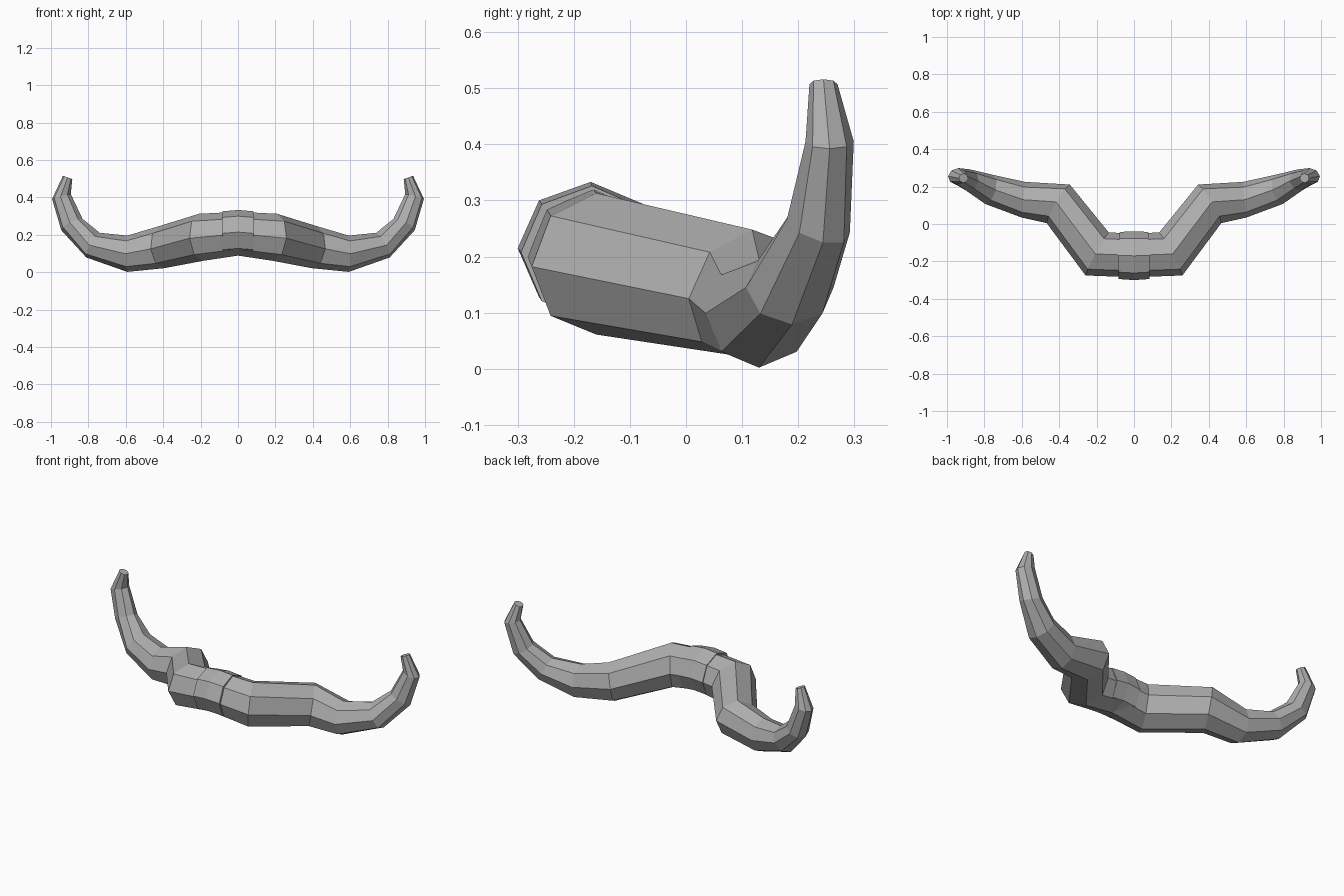
import bpy
import bmesh
import math
from mathutils import Vector

SIDES = 8

cube = bpy.data.objects.get("Cube")
if cube:
    bpy.data.objects.remove(cube, do_unlink=True)

grey = bpy.data.materials.new("horn_grey")
grey.use_nodes = True
colour = (0.42, 0.42, 0.42, 1)
grey.diffuse_color = colour
grey.node_tree.nodes["Principled BSDF"].inputs["Base Color"].default_value = colour


def mirrored_tube(name, rings, cap_last=True):
    """Skin octagonal rings (centre, forward half-axis, upward half-axis), mirrored across x."""
    bm = bmesh.new()
    loops = []
    for centre, forward, up in rings:
        centre, forward, up = Vector(centre), Vector(forward), Vector(up)
        loop = []
        for i in range(SIDES):
            angle = math.tau * i / SIDES
            loop.append(bm.verts.new(centre + forward * math.cos(angle) + up * math.sin(angle)))
        loops.append(loop)
    for a, b in zip(loops, loops[1:]):
        for i in range(SIDES):
            j = (i + 1) % SIDES
            bm.faces.new((a[i], a[j], b[j], b[i]))
    if cap_last:
        bm.faces.new(loops[-1])
    bmesh.ops.recalc_face_normals(bm, faces=bm.faces)
    mesh = bpy.data.meshes.new(name)
    bm.to_mesh(mesh)
    bm.free()
    mesh.materials.append(grey)
    obj = bpy.data.objects.new(name, mesh)
    bpy.context.collection.objects.link(obj)
    mirror = obj.modifiers.new("Mirror", "MIRROR")
    mirror.use_axis = (True, False, False)
    mirror.use_clip = True
    return obj


# Horned body: middle, shoulder bend, elbow bend, then the tapering upturned tip
mirrored_tube("horned_body", [
    ((0, -.168, .206), (0, -.117, 0), (0, 0, .117)),
    ((.197, -.16, .187), (.062, -.115, -.005), (.01, 0, .126)),
    ((.405, .108, .135), (.062, -.103, -.01), (.012, .01, .113)),
    ((.592, .13, .099), (.01, -.095, 0), (0, 0, .097)),
    ((.775, .185, .145), (.02, -.078, 0), (-.036, -.004, .066)),
    ((.888, .236, .255), (.012, -.056, .012), (-.057, -.008, .03)),
    ((.944, .256, .405), (.005, -.043, 0), (-.05, 0, .013)),
    ((.911, .245, .507), (0, -.025, 0), (-.025, 0, -.009)),
])

# Thin collar around the middle
mirrored_tube("centre_collar", [
    ((0, -.17, .211), (0, -.13, .004), (0, 0, .122)),
    ((.08, -.168, .204), (.004, -.126, .004), (.002, 0, .122)),
])
